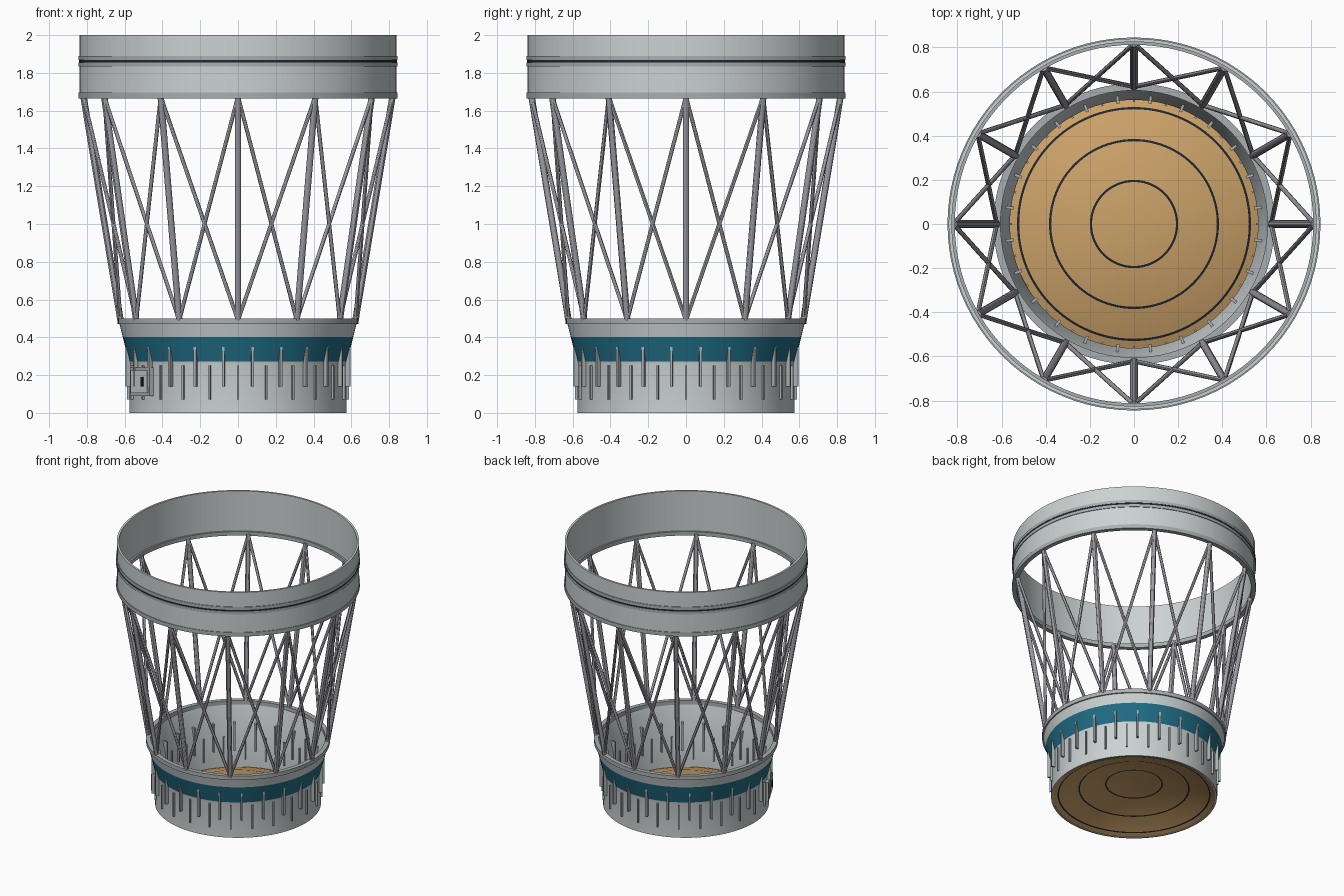
import bpy, bmesh
from math import sin, cos, pi, radians
from mathutils import Vector, Matrix

cube = bpy.data.objects.get("Cube")
if cube:
    bpy.data.objects.remove(cube, do_unlink=True)


def material(name, rgb):
    m = bpy.data.materials.new(name)
    m.use_nodes = True
    m.diffuse_color = (*rgb, 1)
    bsdf = next(n for n in m.node_tree.nodes if n.type == 'BSDF_PRINCIPLED')
    bsdf.inputs["Base Color"].default_value = (*rgb, 1)
    return m


HULL = material("pale grey hull", (0.60, 0.64, 0.64))
FLANGE = material("mid grey flange", (0.40, 0.43, 0.44))
STRUT = material("strut grey", (0.34, 0.34, 0.37))
BLUE = material("teal blue band", (0.014, 0.15, 0.23))
TAN = material("tan dome", (0.60, 0.36, 0.14))
DARK = material("dark seam", (0.015, 0.02, 0.028))


def finish(name, bm, mats):
    """Turn a bmesh into a smooth shaded object with sharp edges kept."""
    bmesh.ops.recalc_face_normals(bm, faces=bm.faces)
    mesh = bpy.data.meshes.new(name)
    bm.to_mesh(mesh)
    bm.free()
    for m in mats:
        mesh.materials.append(m)
    ob = bpy.data.objects.new(name, mesh)
    bpy.context.collection.objects.link(ob)
    bpy.ops.object.select_all(action='DESELECT')
    ob.select_set(True)
    bpy.context.view_layer.objects.active = ob
    bpy.ops.object.shade_smooth_by_angle(angle=radians(30))
    return ob


def lathe(name, profile, mats, rule=lambda i: 0, steps=96):
    """Revolve a closed (radius, height) profile; rule picks each strip's material."""
    bm = bmesh.new()
    rings = [[bm.verts.new((r * cos(2 * pi * k / steps), r * sin(2 * pi * k / steps), z))
              for k in range(steps)] for r, z in profile]
    for i, ring in enumerate(rings):
        above = rings[(i + 1) % len(rings)]
        for k in range(steps):
            n = (k + 1) % steps
            face = bm.faces.new((ring[k], ring[n], above[n], above[k]))
            face.material_index = rule(i)
    return finish(name, bm, mats)


def band(name, inner, outer, low, high, mat):
    return lathe(name, [(outer, low), (outer, high), (inner, high), (inner, low)], [mat])


def add_box(bm, angle, inner, outer, low, high, width, shift=0):
    """Box turned to face outward at an angle around the axis."""
    size = Matrix.Diagonal((outer - inner, width, high - low, 1))
    place = Matrix.Translation(((inner + outer) / 2, shift, (low + high) / 2))
    bmesh.ops.create_cube(bm, size=1, matrix=Matrix.Rotation(angle, 4, 'Z') @ place @ size)


def add_tube(bm, a, b, radius):
    d = b - a
    turn = d.to_track_quat('Z', 'Y').to_matrix().to_4x4()
    bmesh.ops.create_cone(bm, cap_ends=True, segments=12, radius1=radius, radius2=radius,
                          depth=d.length, matrix=Matrix.Translation((a + b) / 2) @ turn)


def on_circle(step, radius, z):
    a = step * pi / 6
    return Vector((radius * cos(a), radius * sin(a), z))


# Lower skirt: cylinder flaring into a cone, blue on the outer face only
lathe("lower_skirt",
      [(0.575, 0), (0.575, 0.26), (0.578, 0.272), (0.61, 0.402), (0.63, 0.48),
       (0.617, 0.48), (0.562, 0.26), (0.562, 0)],
      [HULL, BLUE], lambda i: int(i == 2))
band("lower_flange", 0.605, 0.637, 0.47, 0.50, FLANGE)

# Shallow dome closing the skirt, with dark circular seams on both sides
seams = [0.195, 0.38, 0.525]
radii = sorted([0.001, 0.07, 0.13, 0.25, 0.31, 0.43, 0.48, 0.565]
               + [s + d for s in seams for d in (-0.005, 0.005)])


def dome_height(r):
    return 0.012 + 0.115 * (1 - (r / 0.565) ** 2)


top = [(r, dome_height(r)) for r in radii]
shell = top + [(r, z - 0.01) for r, z in reversed(top)]


def seam_rule(i):
    middle = (shell[i][0] + shell[(i + 1) % len(shell)][0]) / 2
    return int(any(abs(middle - s) < 0.004 for s in seams))


lathe("dome", shell, [TAN, DARK], seam_rule)

# Two alternating rows of ribs through the skirt wall
for name, start, box in (("long_ribs", 7.5, (0.55, 0.600, 0.14, 0.35, 0.013)),
                         ("short_ribs", 15, (0.553, 0.587, 0.07, 0.25, 0.010))):
    bm = bmesh.new()
    for k in range(24):
        add_box(bm, radians(start + 15 * k), *box)
    finish(name, bm, [FLANGE])

# Access hatch with a dark handle slot
hatch_angle = radians(208)
for name, box, mat in (("hatch_frame", (0.56, 0.590, 0.09, 0.24, 0.22), FLANGE),
                       ("hatch_panel", (0.56, 0.595, 0.105, 0.225, 0.19), HULL),
                       ("hatch_handle", (0.59, 0.600, 0.14, 0.19, 0.022, 0.04), DARK)):
    bm = bmesh.new()
    add_box(bm, hatch_angle, *box)
    finish(name, bm, [mat])

# Open truss: straight struts plus crossed diagonals between twelve stations
low, high = (0.622, 0.49), (0.818, 1.675)
struts, braces = bmesh.new(), bmesh.new()
for k in range(12):
    add_tube(struts, on_circle(k, *low), on_circle(k, *high), 0.017)
    for side in (-1, 1):
        add_tube(braces, on_circle(k + side, *low), on_circle(k, *high), 0.0105)
finish("main_struts", struts, [STRUT])
finish("diagonal_braces", braces, [STRUT])

# Upper ring with end flange and a dark separation seam between two lips
band("upper_ring", 0.825, 0.84, 1.67, 2.0, HULL)
band("upper_ring_flange", 0.812, 0.845, 1.665, 1.695, FLANGE)
band("seam_lower_lip", 0.83, 0.845, 1.835, 1.855, FLANGE)
band("separation_seam", 0.83, 0.843, 1.855, 1.868, DARK)
band("seam_upper_lip", 0.83, 0.845, 1.868, 1.89, FLANGE)
